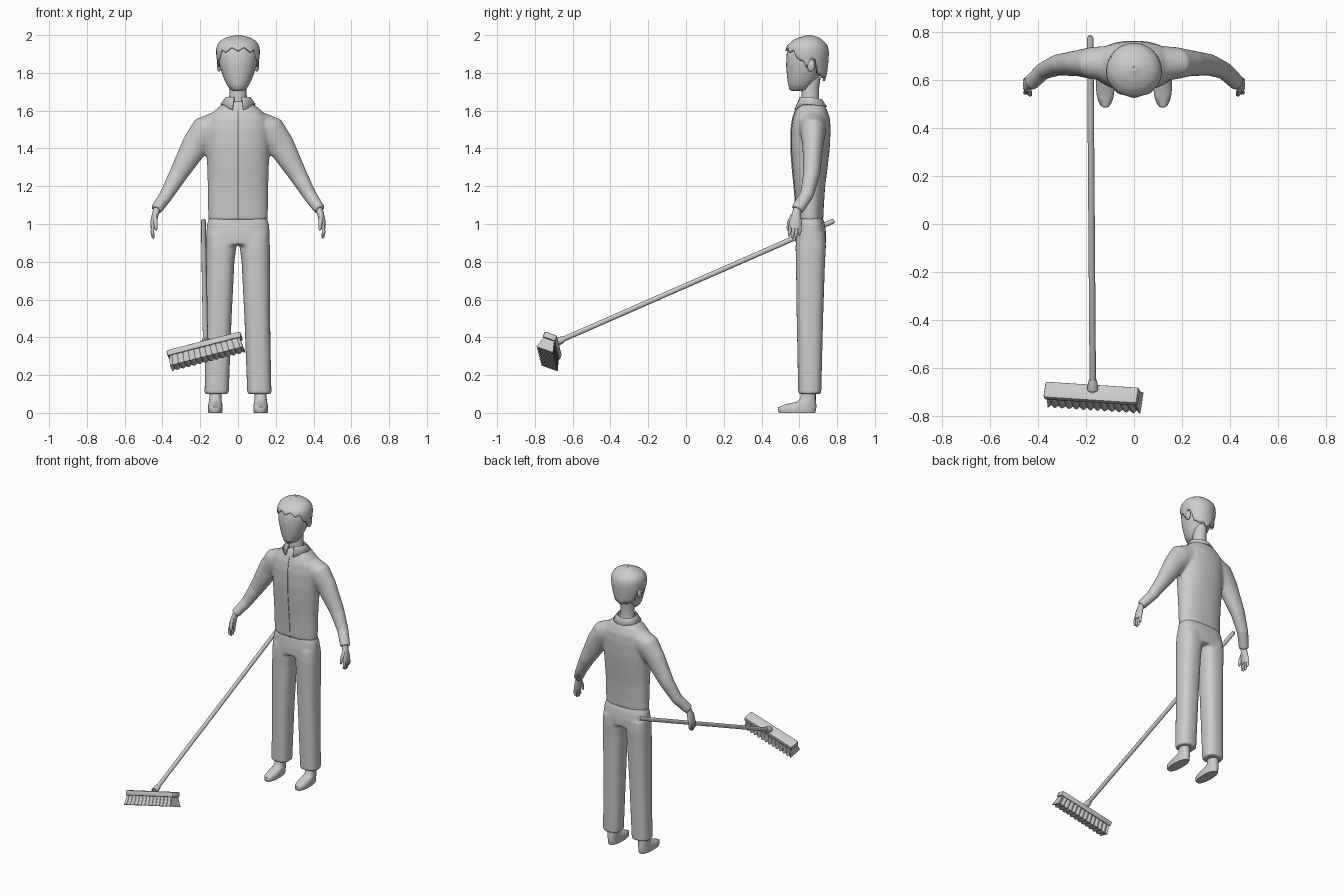
import bpy, bmesh, math
from mathutils import Vector, Matrix

if "Cube" in bpy.data.objects:
    bpy.data.objects.remove(bpy.data.objects["Cube"])

grey = bpy.data.materials.new("plain grey")
grey.diffuse_color = (0.6, 0.6, 0.6, 1)
grey.use_nodes = True
grey.node_tree.nodes["Principled BSDF"].inputs["Base Color"].default_value = grey.diffuse_color


def ring(c, u, v, a, b, n=28, p=2.0):
    """Superellipse ring around c in the plane u, v."""
    out = []
    for i in range(n):
        t = 2 * math.pi * i / n
        co, si = math.cos(t), math.sin(t)
        out.append(Vector(c) + Vector(u) * a * math.copysign(abs(co) ** (2 / p), co)
                   + Vector(v) * b * math.copysign(abs(si) ** (2 / p), si))
    return out


def zring(z, cx, rx, y0, y1, n=32, p=2.3):
    """Level ring given by its half width and its front and back y."""
    return ring((cx, (y0 + y1) / 2, z), (1, 0, 0), (0, 1, 0), rx, (y1 - y0) / 2, n, p)


def tube(pts, radii, ref=(0, 1, 0), n=20):
    """Rings along a path; radii are (across, along ref)."""
    pts = [Vector(p) for p in pts]
    rings = []
    for i, p in enumerate(pts):
        t = (pts[min(i + 1, len(pts) - 1)] - pts[max(i - 1, 0)]).normalized()
        u = t.cross(Vector(ref)).normalized()
        rings.append(ring(p, u, u.cross(t), radii[i][0], radii[i][1], n))
    return rings


def build(name, shells, cap=True, closed=True, angle=40, voxel=0):
    """Loft each list of rings into one object."""
    bm = bmesh.new()
    for rings in shells:
        vs = [[bm.verts.new(p) for p in r] for r in rings]
        n = len(vs[0])
        for a, b in zip(vs, vs[1:]):
            for i in range(n if closed else n - 1):
                j = (i + 1) % n
                bm.faces.new((a[i], a[j], b[j], b[i]))
        if cap:
            bm.faces.new(vs[0])
            bm.faces.new(vs[-1])
    bmesh.ops.recalc_face_normals(bm, faces=bm.faces)
    return finish(name, bm, angle, voxel)


def finish(name, bm, angle=40, voxel=0):
    me = bpy.data.meshes.new(name)
    bm.to_mesh(me)
    bm.free()
    me.materials.append(grey)
    for f in me.polygons:
        f.use_smooth = True
    me.set_sharp_from_angle(angle=math.radians(angle))
    ob = bpy.data.objects.new(name, me)
    bpy.context.collection.objects.link(ob)
    if voxel:
        m = ob.modifiers.new("blend", 'REMESH')
        m.mode, m.voxel_size, m.use_smooth_shade = 'VOXEL', voxel, True
        s = ob.modifiers.new("soften", 'SMOOTH')
        s.factor, s.iterations = 0.5, 8
    return ob


def lerp(keys, x):
    """Interpolate rows of (x, values...)."""
    for a, b in zip(keys, keys[1:]):
        if x <= b[0]:
            t = max(0, (x - a[0]) / (b[0] - a[0]))
            return [p + (q - p) * t for p, q in zip(a[1:], b[1:])]
    return list(keys[-1][1:])


# shirt: torso and both sleeves blended together
torso = [(1.02, .158, .585, .727), (1.1, .159, .581, .73), (1.2, .16, .573, .737),
         (1.3, .163, .563, .75), (1.4, .168, .556, .761), (1.5, .17, .557, .766),
         (1.56, .16, .566, .762), (1.6, .125, .58, .748), (1.63, .088, .592, .735),
         (1.65, .06, .605, .72)]
shells = [[zring(z, 0, rx, a, b) for z, rx, a, b in torso]]
for s in (-1, 1):
    path = [(.1, .67, 1.53), (.17, .672, 1.49), (.225, .672, 1.42), (.315, .665, 1.265),
            (.378, .64, 1.155), (.433, .588, 1.075)]
    shells.append(tube([(s * x, y, z) for x, y, z in path],
                       [(.07, .075), (.086, .068), (.073, .056), (.05, .045), (.037, .037), (.031, .035)]))
build("shirt", shells, voxel=.008)
build("shirt_placket", [tube([(0, a - .001, z) for z, rx, a, b in torso[:8]], [(.003, .003)] * 8, (1, 0, 0), 8)])

# collar: folded band, open at the front with drooping points
rows = [[], [], []]
for i in range(41):
    t = math.radians(18 + 324 * i / 40)
    sx, cy = math.sin(t), -math.cos(t)
    droop = .03 * max(0, -cy - .55) / .45
    back = .012 * max(0, cy)
    for row, (r, z) in zip(rows, [(.062, 1.645), (.066, 1.668), (.09, 1.632)]):
        flap = droop if z < 1.64 else 0
        row.append(Vector((r * sx, .66 + r * .92 * cy - flap * .15, z - flap - back)))
collar = build("collar", [rows], cap=False, closed=False, angle=60)
m = collar.modifiers.new("thickness", 'SOLIDIFY')
m.thickness, m.offset = .008, 0

# trousers: hips and two legs blended together
hips = [(.89, .168, .58, .742), (.95, .168, .58, .742), (1.0, .164, .585, .735), (1.04, .15, .592, .722)]
leg = [(.1, .113, .064, .594, .716), (.5, .102, .068, .586, .726), (.8, .094, .075, .582, .736),
       (.88, .089, .08, .58, .741), (.95, .085, .08, .585, .738)]
shells = [[zring(z, 0, rx, a, b, p=2.6) for z, rx, a, b in hips]]
for s in (-1, 1):
    shells.append([zring(z, s * cx, rx, a, b, p=2.5) for z, cx, rx, a, b in leg])
build("trousers", shells, voxel=.008)

# feet and hands
foot = [(0, .036, .492, .684), (.012, .039, .486, .688), (.03, .039, .488, .69), (.045, .037, .525, .69),
        (.058, .034, .585, .688), (.075, .032, .606, .687), (.13, .031, .61, .687)]
for s, side in ((-1, "right"), (1, "left")):
    build(side + "_foot", [[zring(z, s * .12, rx, a, b) for z, rx, a, b in foot]], angle=55)
    palm = tube([(s * x, y, z) for x, y, z in [(.425, .593, 1.09), (.438, .584, 1.05), (.447, .58, 1.01), (.451, .577, .975)]],
                [(.02, .022), (.018, .024), (.017, .034), (.012, .032)], n=16)
    shells = [palm]
    for k in range(4):
        y, end = .551 + .0175 * k, (.935, .922, .925, .94)[k]
        shells.append(tube([(s * .45, y, .99), (s * .454, y - .002, .957), (s * .449, y - .004, end + .006), (s * .447, y - .004, end)],
                           [(.009, .009), (.009, .009), (.007, .007), (.003, .003)], n=10))
    shells.append(tube([(s * .44, .565, 1.045), (s * .437, .547, 1.01), (s * .434, .541, .98), (s * .433, .54, .965)],
                       [(.012, .012), (.011, .012), (.009, .009), (.004, .004)], n=10))
    build(side + "_hand", shells, angle=60)

# head, neck and ears
head = [(1.703, .022, .562, .63), (1.712, .042, .547, .655), (1.74, .061, .54, .675), (1.78, .079, .535, .705),
        (1.84, .098, .53, .73), (1.9, .106, .533, .745), (1.95, .092, .55, .735), (1.98, .05, .59, .69)]
build("head", [[zring(z, 0, rx, a, b, p=2.05) for z, rx, a, b in head]], angle=80)
build("neck", [tube([(0, .663, 1.78), (0, .658, 1.72), (0, .658, 1.67), (0, .66, 1.62)],
                    [(.045, .05), (.044, .046), (.047, .046), (.055, .052)])])
for s, side in ((-1, "right"), (1, "left")):
    bm = bmesh.new()
    bmesh.ops.create_uvsphere(bm, u_segments=16, v_segments=10, radius=1)
    bm.transform(Matrix.Translation((s * .1, .662, 1.84)) @ Matrix.Diagonal((.012, .021, .034, 1)))
    finish(side + "_ear", bm)

# hair: cap whose lower edge follows a jagged hairline
shape = [(1.75, .07, .56, .732), (1.79, .092, .54, .746), (1.86, .111, .53, .754), (1.91, .117, .524, .757),
         (1.945, .112, .535, .75), (1.97, .094, .562, .728), (1.987, .066, .595, .705), (2.0, .012, .64, .665)]
line = [(0, 1.928), (.85, 1.918), (1.1, 1.875), (1.4, 1.865), (1.5, 1.825), (1.65, 1.825), (1.72, 1.875),
        (2.0, 1.875), (2.1, 1.79), (3.15, 1.762)]
n, rows = 80, []
for k in range(15):
    row = []
    for i in range(n):
        t = 2 * math.pi * i / n
        d = min(t, 2 * math.pi - t)
        jag = (.011 if d < 1 else .006) * (1 - abs((i % 8) - 4) / 2)
        low = lerp(line, d)[0] + jag
        z = low + (2 - low) * math.sin(k / 14 * math.pi / 2)
        rx, a, b = lerp(shape, z)
        row.append(Vector((rx * math.sin(t), (a + b) / 2 - (b - a) / 2 * math.cos(t), z)))
    rows.append(row)
top = rows[-1]
c = Vector((0, .652, 2.0))
rows.append([c.lerp(p, .1) for p in top])
hair = build("hair", [rows], cap=False, angle=60)
m = hair.modifiers.new("thickness", 'SOLIDIFY')
m.thickness, m.offset = .012, -1

# broom handle and socket
a, b = Vector((-.183, .785, 1.018)), Vector((-.172, -.7, .368))
build("broom_handle", [tube([a, a.lerp(b, .006), b], [(.009, .009), (.0135, .0135), (.0135, .0135)], (1, 0, 0), 16)])
build("broom_socket", [tube([a.lerp(b, .965), a.lerp(b, .975), a.lerp(b, .995)],
                            [(.015, .015), (.02, .02), (.023, .023)], (1, 0, 0), 16)])

# broom head frame: u along the block, v down the bristles
u = Vector((.966, -.062, .248)).normalized()
v = Vector((.22, -.35, -.9))
v = (v - u * v.dot(u)).normalized()
w = u.cross(v)
frame = Matrix((u, w, -v)).transposed().to_4x4()
frame = Matrix.Translation((-.18, -.703, .37)) @ frame

bm = bmesh.new()
bmesh.ops.create_cube(bm, size=1)
bm.transform(Matrix.Translation((0, 0, -.015)) @ Matrix.Diagonal((.404, .072, .034, 1)))
bmesh.ops.bevel(bm, geom=bm.edges[:], offset=.008, segments=2, affect='EDGES', profile=.5)
finish("broom_block", bm).matrix_world = frame

# bristles: ridged rows flaring downward
cols = []
for i in range(53):
    x = i / 26 - 1
    k = (1, .3, -1, .3)[i % 4]
    cols.append([Vector((x * .192, -.028 - .002 * k, -.028)), Vector((x * .2, -.042 - .005 * k, -.09 - .003 * k)),
                 Vector((x * .2, .042 + .005 * k, -.09 - .003 * k)), Vector((x * .192, .028 + .002 * k, -.028))])
build("broom_bristles", [cols], angle=30).matrix_world = frame
